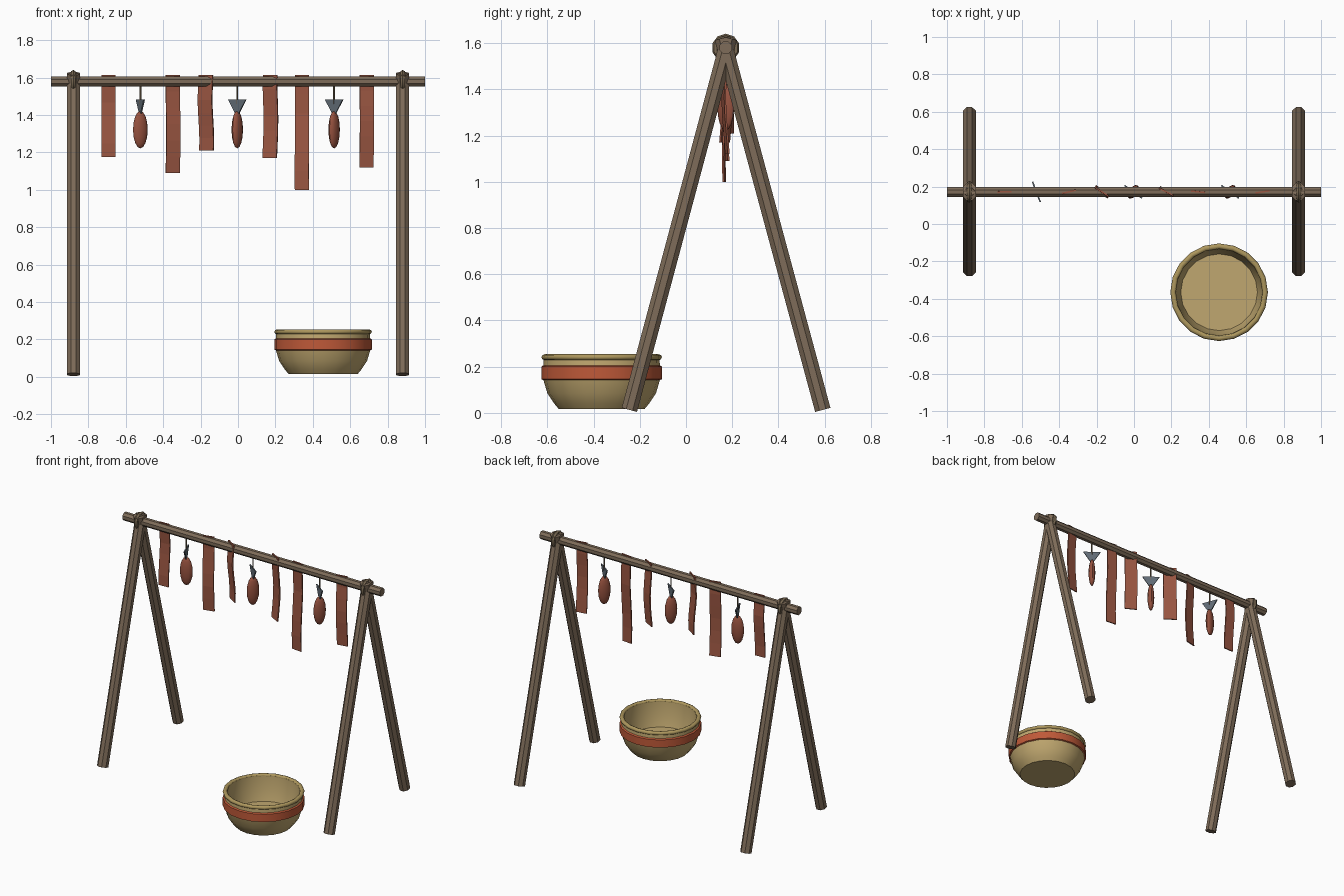
import bpy, bmesh, math
from mathutils import Vector, Matrix

cube = bpy.data.objects.get("Cube")
if cube:
    bpy.data.objects.remove(cube, do_unlink=True)


def material(name, rgb):
    m = bpy.data.materials.new(name)
    m.use_nodes = True
    m.diffuse_color = (*rgb, 1)
    m.node_tree.nodes["Principled BSDF"].inputs["Base Color"].default_value = (*rgb, 1)
    return m


wood = material("weathered wood", (0.21, 0.15, 0.10))
rope = material("lashing rope", (0.19, 0.14, 0.085))
meat = material("dried meat", (0.33, 0.095, 0.055))
fish = material("dried fish", (0.31, 0.085, 0.05))
fin = material("grey fin", (0.12, 0.15, 0.18))
straw = material("woven straw", (0.53, 0.39, 0.16))
rim_mat = material("straw rim", (0.42, 0.31, 0.11))
red = material("red band", (0.52, 0.10, 0.04))


def finish(name, bm, mats, smooth=None):
    bmesh.ops.recalc_face_normals(bm, faces=bm.faces)
    mesh = bpy.data.meshes.new(name)
    bm.to_mesh(mesh)
    bm.free()
    for m in mats:
        mesh.materials.append(m)
    ob = bpy.data.objects.new(name, mesh)
    bpy.context.collection.objects.link(ob)
    if smooth:
        bpy.ops.object.select_all(action='DESELECT')
        ob.select_set(True)
        bpy.context.view_layer.objects.active = ob
        bpy.ops.object.shade_smooth_by_angle(angle=math.radians(smooth))
    return ob


def pole(name, a, b, radius, mat, sides=8):
    a, b = Vector(a), Vector(b)
    d = b - a
    spin = Matrix.Rotation(math.pi / sides, 4, 'Z')
    place = Matrix.Translation((a + b) / 2) @ d.to_track_quat('Z', 'Y').to_matrix().to_4x4()
    bm = bmesh.new()
    bmesh.ops.create_cone(bm, cap_ends=True, segments=sides, radius1=radius,
                          radius2=radius, depth=d.length, matrix=place @ spin)
    return finish(name, bm, [mat])


def lathe(name, profile, mats, center, sides, smooth=40, closed=False, rule=None, axis='Z'):
    """Spin (radius, height) points around an axis; zero radius closes the surface."""
    bm = bmesh.new()
    turn = Matrix.Rotation(math.pi / 2, 4, 'Y') if axis == 'X' else Matrix()
    place = Matrix.Translation(center) @ turn
    rings = []
    for r, z in profile:
        ring = []
        for i in range(sides):
            a = math.tau * i / sides
            ring.append(bm.verts.new(place @ Vector((r * math.cos(a), r * math.sin(a), z))))
        rings.append(ring)
    pairs = list(zip(rings, rings[1:]))
    if closed:
        pairs.append((rings[-1], rings[0]))
    for k, (lo, hi) in enumerate(pairs):
        for i in range(sides):
            j = (i + 1) % sides
            f = bm.faces.new((lo[i], lo[j], hi[j], hi[i]))
            if rule:
                f.material_index = rule(k)
    if not closed:
        bm.faces.new(rings[0])
        bm.faces.new(rings[-1])
    return finish(name, bm, mats, smooth)


# Two A-frames, lashed to a rail
RY, RZ = 0.172, 1.58
pole("rail", (-1, RY, RZ), (1, RY, RZ), 0.029, wood)
for side, x in (("right", -0.88), ("left", 0.88)):
    pole(f"{side}_front_leg", (x, -0.245, 0.013), (x, 0.186, 1.622), 0.037, wood)
    pole(f"{side}_back_leg", (x, 0.592, 0.013), (x, 0.158, 1.622), 0.037, wood)
    ring = [(0.047 + 0.014 * math.cos(math.tau * i / 6), 0.014 * math.sin(math.tau * i / 6))
            for i in range(6)]
    lathe(f"{side}_lashing", ring, [rope], (x, RY, RZ), 10, closed=True, axis='X')


# Meat strips hung from the rail, gently waved
def strip(name, x, bottom, yaw, phase):
    bm = bmesh.new()
    top, steps, thick = 1.614, 6, 0.004
    half = 0.0375 / math.cos(yaw)
    place = Matrix.Translation((x, RY, 0)) @ Matrix.Rotation(yaw, 4, 'Z')
    rows = []
    for i in range(steps + 1):
        t = i / steps
        z = top + (bottom - top) * t
        wave = 0.009 * math.sin(phase + 5 * t) * min(1, 3 * t)
        rows.append([bm.verts.new(place @ Vector((sx * half, wave + sy * thick, z)))
                     for sx, sy in ((-1, -1), (1, -1), (1, 1), (-1, 1))])
    for a, b in zip(rows, rows[1:]):
        for i in range(4):
            j = (i + 1) % 4
            bm.faces.new((a[i], a[j], b[j], b[i]))
    bm.faces.new(rows[0])
    bm.faces.new(rows[-1])
    finish(name, bm, [meat])


strips = [(-0.692, 1.175, 2), (-0.348, 1.09, 14), (-0.172, 1.21, -34),
          (0.172, 1.17, -28), (0.342, 1.0, -6), (0.688, 1.12, 9)]
for n, (x, bottom, yaw) in enumerate(strips):
    strip(f"meat_strip_{n + 1}", x, bottom, math.radians(yaw), n * 1.7)


# Fish hung by the tail: cord, flat tail fin, slim body set across the fin
def hanging_fish(n, x, yaw):
    place = Matrix.Translation((x, RY, 0)) @ Matrix.Rotation(math.radians(yaw), 4, 'Z')
    pole(f"fish_cord_{n}", (x, RY, 1.46), (x, RY, 1.57), 0.005, rope, 6)
    bm = bmesh.new()
    layers = [[bm.verts.new(place @ Vector((px, y, z)))
               for px, z in ((-0.058, 1.482), (0.058, 1.482), (0.006, 1.4), (-0.006, 1.4))]
              for y in (-0.004, 0.004)]
    bm.faces.new(layers[0])
    bm.faces.new(layers[1])
    for i in range(4):
        j = (i + 1) % 4
        bm.faces.new((layers[0][i], layers[0][j], layers[1][j], layers[1][i]))
    finish(f"fish_tail_{n}", bm, [fin])
    bm = bmesh.new()
    shape = Matrix.Translation((0, 0, 1.322)) @ Matrix.Diagonal((0.023, 0.042, 0.1, 1))
    bmesh.ops.create_uvsphere(bm, u_segments=12, v_segments=8, radius=1, matrix=place @ shape)
    finish(f"fish_body_{n}", bm, [fish], 50)


for n, (x, yaw) in enumerate([(-0.522, -69), (-0.004, -36), (0.514, -36)]):
    hanging_fish(n + 1, x, yaw)

# Basket: outer wall with a painted band, then rim and inner wall down to the floor
C = (0.455, -0.365, 0)
basket = [(0.185, 0.016), (0.205, 0.04), (0.235, 0.085), (0.252, 0.142), (0.261, 0.146),
          (0.261, 0.2), (0.252, 0.206), (0.25, 0.24), (0.232, 0.245), (0.226, 0.15), (0.205, 0.075)]
lathe("basket", basket, [straw, red], C, 20, 40, rule=lambda k: int(3 <= k <= 5))
lip = [(0.246 + 0.015 * math.cos(math.tau * i / 8), 0.241 + 0.013 * math.sin(math.tau * i / 8))
       for i in range(8)]
lathe("basket_rim", lip, [rim_mat], C, 20, 60, closed=True)
